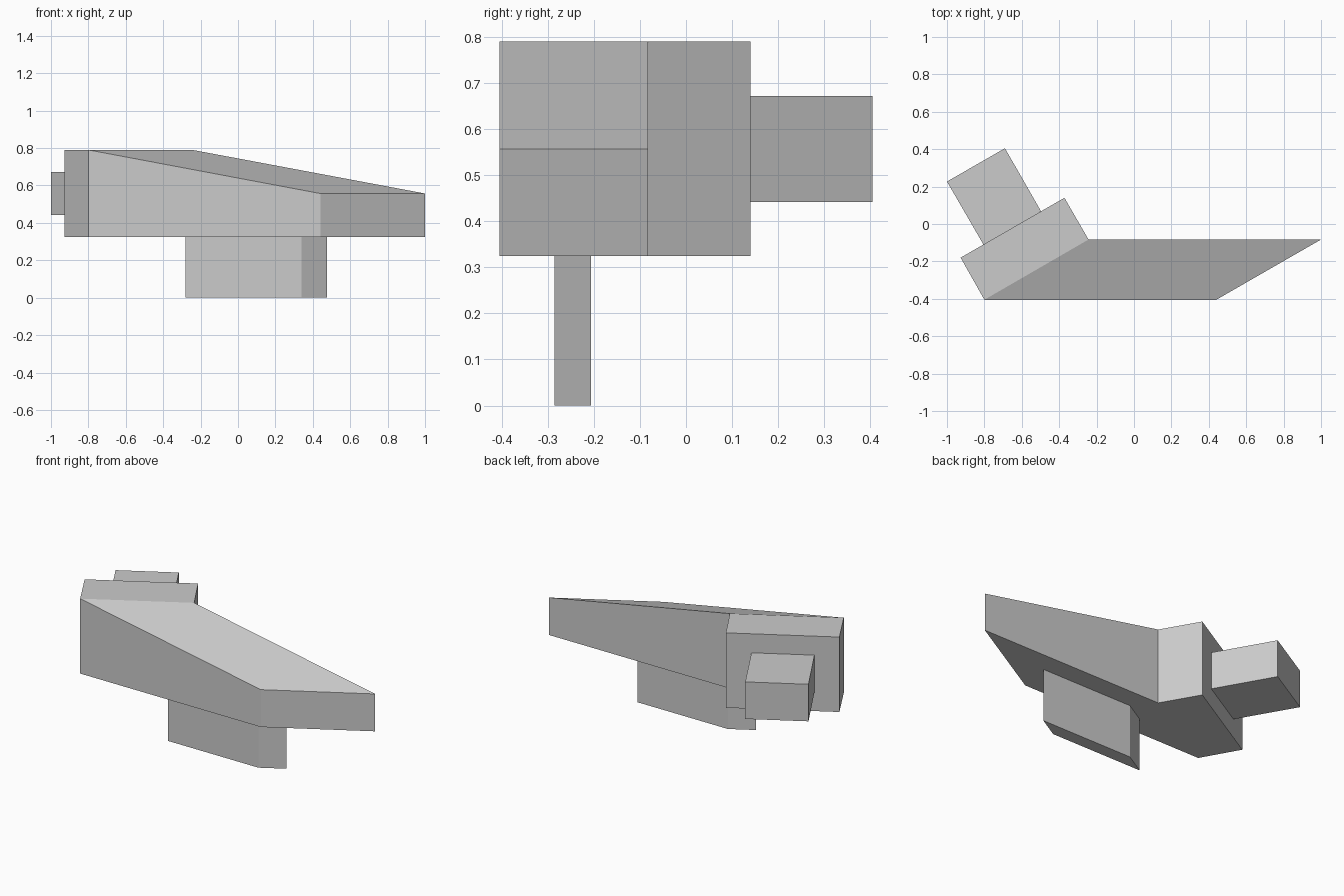
import bpy
import bmesh
from math import radians

cube = bpy.data.objects.get("Cube")
if cube:
    bpy.data.objects.remove(cube, do_unlink=True)

# The single grey paint
GREY = (0.6, 0.6, 0.6, 1.0)
grey = bpy.data.materials.new("plain grey")
grey.use_nodes = True
grey.diffuse_color = GREY
grey.node_tree.nodes["Principled BSDF"].inputs["Base Color"].default_value = GREY


def prism(name, outline, bottom, tops, caps):
    """Raise a plan outline to a height per corner; caps lists the corners of each cap face."""
    bm = bmesh.new()
    low = [bm.verts.new((x, y, bottom)) for x, y in outline]
    high = [bm.verts.new((x, y, z)) for (x, y), z in zip(outline, tops)]
    count = len(outline)
    for i in range(count):
        j = (i + 1) % count
        bm.faces.new((low[i], low[j], high[j], high[i]))
    for cap in caps:
        bm.faces.new([high[i] for i in cap])
        bm.faces.new([low[i] for i in reversed(cap)])
    bmesh.ops.recalc_face_normals(bm, faces=bm.faces)
    mesh = bpy.data.meshes.new(name)
    bm.to_mesh(mesh)
    bm.free()
    mesh.materials.append(grey)
    obj = bpy.data.objects.new(name, mesh)
    bpy.context.collection.objects.link(obj)
    bpy.ops.object.select_all(action="DESELECT")
    obj.select_set(True)
    bpy.context.view_layer.objects.active = obj
    bpy.ops.object.shade_smooth_by_angle(angle=radians(20))
    return obj


QUAD = (0, 1, 2, 3)
HIGH, LOW = 0.79, 0.557

# Bent main body: a sloping wing and a level block behind its fold
prism("main_body",
      [(-0.80, -0.405), (0.44, -0.405), (1.0, -0.083),
       (-0.243, -0.083), (-0.372, 0.14), (-0.927, -0.18)],
      0.325, [HIGH, LOW, LOW, HIGH, HIGH, HIGH],
      [QUAD, (0, 3, 4, 5)])

# Box set against the back of the level block
prism("rear_block",
      [(-0.805, -0.11), (-0.497, 0.068), (-0.69, 0.405), (-1.0, 0.227)],
      0.442, [0.672] * 4, [QUAD])

# Slanted fin under the body
prism("lower_fin",
      [(-0.28, -0.285), (0.34, -0.285), (0.477, -0.206), (-0.143, -0.206)],
      0.0, [0.325] * 4, [QUAD])
